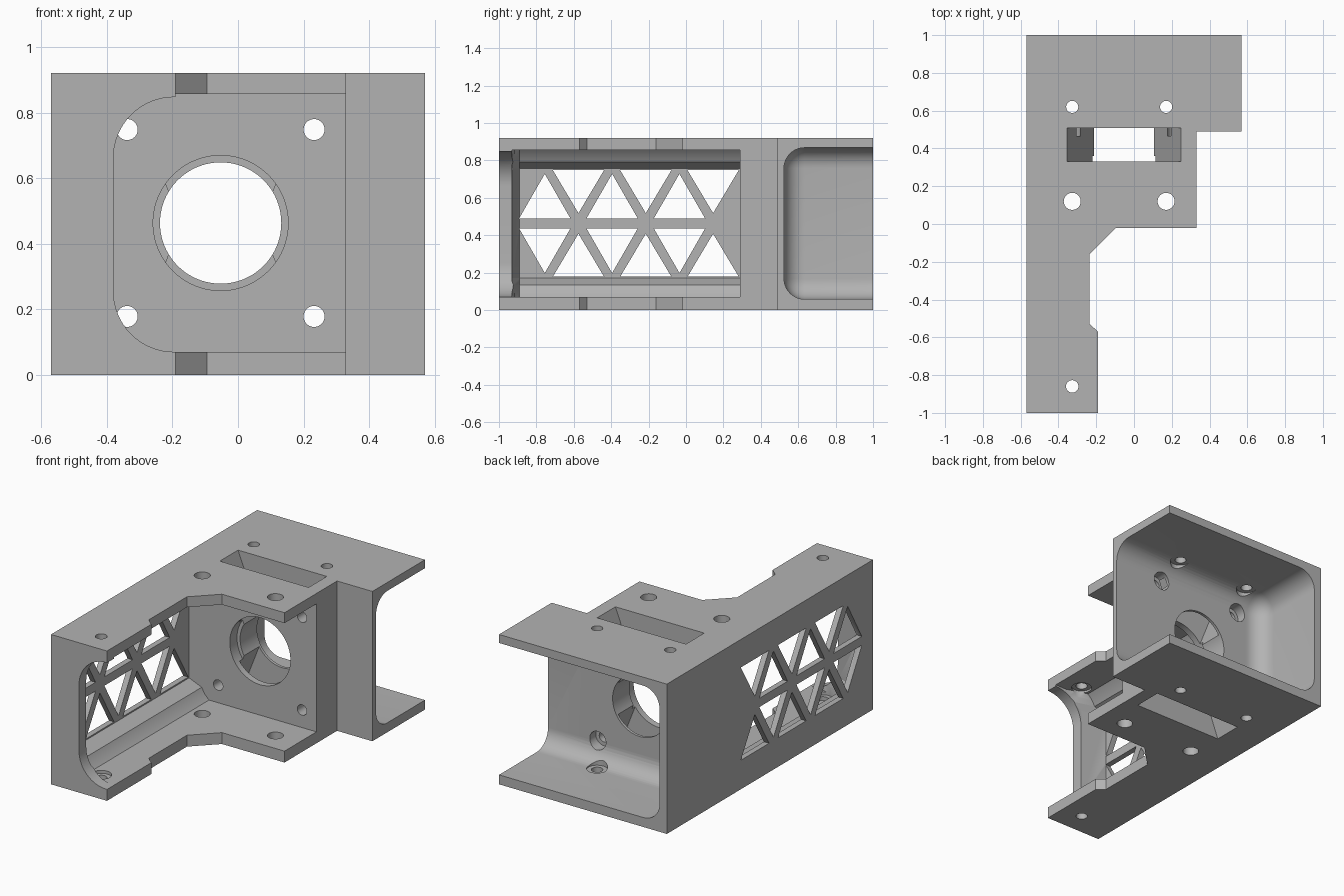
import bpy, bmesh, math
from mathutils import Matrix, Vector

old = bpy.data.objects.get("Cube")
if old:
    bpy.data.objects.remove(old, do_unlink=True)

grey = bpy.data.materials.new("plain_grey")
grey.use_nodes = True
colour = (0.45, 0.45, 0.45, 1)
grey.diffuse_color = colour
grey.node_tree.nodes["Principled BSDF"].inputs["Base Color"].default_value = colour

H = 0.92          # bracket height
MID = 0.463       # motor axis height
AXIS = -0.053     # motor axis x


def finish(bm, name):
    bmesh.ops.recalc_face_normals(bm, faces=bm.faces)
    mesh = bpy.data.meshes.new(name)
    bm.to_mesh(mesh)
    bm.free()
    mesh.materials.append(grey)
    obj = bpy.data.objects.new(name, mesh)
    bpy.context.scene.collection.objects.link(obj)
    return obj


def prism(name, points, axis, lo, hi, adjust=None):
    """Extrude a 2D outline along an axis; the two remaining axes keep xyz order."""
    bm = bmesh.new()

    def place(p, d):
        c = list(p)
        c.insert("xyz".index(axis), d)
        return Vector(c)
    low = [bm.verts.new(place(p, lo)) for p in points]
    high = [bm.verts.new(place(p, hi)) for p in points]
    if adjust:
        for v in low:
            adjust(v)
    bm.faces.new(low)
    bm.faces.new(high[::-1])
    n = len(points)
    for i in range(n):
        bm.faces.new((low[i], low[(i + 1) % n], high[(i + 1) % n], high[i]))
    return finish(bm, name)


def disc(cx, cy, r, n=48):
    return [(cx + r * math.cos(math.tau * i / n), cy + r * math.sin(math.tau * i / n))
            for i in range(n)]


def cut(cutter):
    """Subtract a cutter from the bracket and discard it."""
    cutter.hide_render = True
    mod = bracket.modifiers.new("cut", "BOOLEAN")
    mod.operation = "DIFFERENCE"
    mod.solver = "EXACT"
    mod.object = cutter
    bpy.context.view_layer.objects.active = bracket
    bpy.ops.object.modifier_apply(modifier=mod.name)
    bpy.data.objects.remove(cutter, do_unlink=True)


# Solid body from the plan outline
bracket = prism("motor_bracket", [
    (-0.57, -1), (-0.19, -1), (-0.19, -0.57), (-0.235, -0.53), (-0.235, -0.16),
    (-0.095, -0.02), (0.33, -0.02), (0.33, 0.49), (0.57, 0.49), (0.57, 1), (-0.57, 1)],
    "z", 0, H)

# Motor pocket with stepped corners, narrowing towards the front lip
lower = [(0.7, 0.07), (-0.40, 0.07), (-0.43, 0.10), (-0.45, 0.135), (-0.535, 0.17)]
upper = [(x, 2 * MID - z) for x, z in reversed(lower)]


def narrow(v):
    v.co.x = 0.7 + (v.co.x - 0.7) * 0.88


cut(prism("pocket_front", lower + upper, "y", -0.93, -0.89, narrow))
cut(prism("pocket", lower + upper, "y", -0.8901, 0.29))

# Rounded window through the front lip
r, left, bottom, top = 0.185, -0.38, 0.07, 0.847
window = [(0.7, bottom)]
for cz, start in ((bottom + r, 1.5), (top - r, 1.0)):
    for i in range(17):
        a = math.pi * (start - i / 32)
        window.append((left + r + r * math.cos(a), cz + r * math.sin(a)))
window.append((0.7, top))
cut(prism("lip_window", window, "y", -1.1, -0.885))

# Rear bay, open to the back and one side, with filleted corners
bm = bmesh.new()
bmesh.ops.create_cube(bm, size=1, matrix=Matrix.Translation((0.24, 0.962, MID))
                      @ Matrix.Diagonal((1.52, 0.876, 0.81, 1)))
bmesh.ops.bevel(bm, geom=bm.edges[:], offset=0.11, segments=10, profile=0.5, affect="EDGES")
cut(finish(bm, "rear_bay"))

# Belt slot, pinched at mid height
slot = [(AXIS + s * w, z) for s, w, z in (
    (-1, 0.302, -0.001), (1, 0.302, -0.001), (1, 0.12, MID),
    (1, 0.302, H + 0.001), (-1, 0.302, H + 0.001), (-1, 0.12, MID))]
cut(prism("belt_slot", slot, "y", 0.33, 0.507))

# Motor boss hole with a wider front recess
cut(prism("boss_hole", disc(AXIS, MID, 0.185, 80), "y", 0.2, 0.7))
cut(prism("boss_recess", disc(AXIS, MID, 0.206, 80), "y", 0.2, 0.36))

# Motor screw holes, counterbored from the rear
for x in (AXIS - 0.285, AXIS + 0.285):
    for z in (MID - 0.285, MID + 0.285):
        cut(prism("motor_screw", disc(x, z, 0.032), "y", 0.2, 0.7))
        cut(prism("motor_screw_head", disc(x, z, 0.055), "y", 0.465, 0.7))

# Mounting holes through both flanges, with head clearance inside
for x, y, rad, head in ((-0.327, 0.62, 0.032, 0.058), (0.17, 0.62, 0.032, 0.058),
                        (-0.327, 0.12, 0.045, 0), (0.17, 0.12, 0.045, 0),
                        (-0.327, -0.86, 0.033, 0.058)):
    for z in (0, H):
        cut(prism("mount_hole", disc(x, y, rad), "z", z - 0.13, z + 0.13))
    if head:
        cut(prism("low_head", disc(x, y, head), "z", 0.052, 0.3))
        cut(prism("high_head", disc(x, y, head), "z", H - 0.3, H - 0.052))

# Triangular lattice in the side wall: two mirrored rows
for s in (-1, 1):
    for k in range(3):
        for y, base, tip in ((-0.755 + 0.36 * k, 0.027, 0.265),
                             (-0.575 + 0.36 * k, 0.285, 0.055)):
            tri = [(y - 0.137, MID + s * base), (y + 0.137, MID + s * base), (y, MID + s * tip)]
            cut(prism("lattice_cell", tri, "x", -0.7, -0.46))

# Crisp flat faces with smooth bores and fillets
bpy.ops.object.select_all(action="DESELECT")
bracket.select_set(True)
bpy.context.view_layer.objects.active = bracket
bpy.ops.object.shade_smooth_by_angle(angle=math.radians(30))
